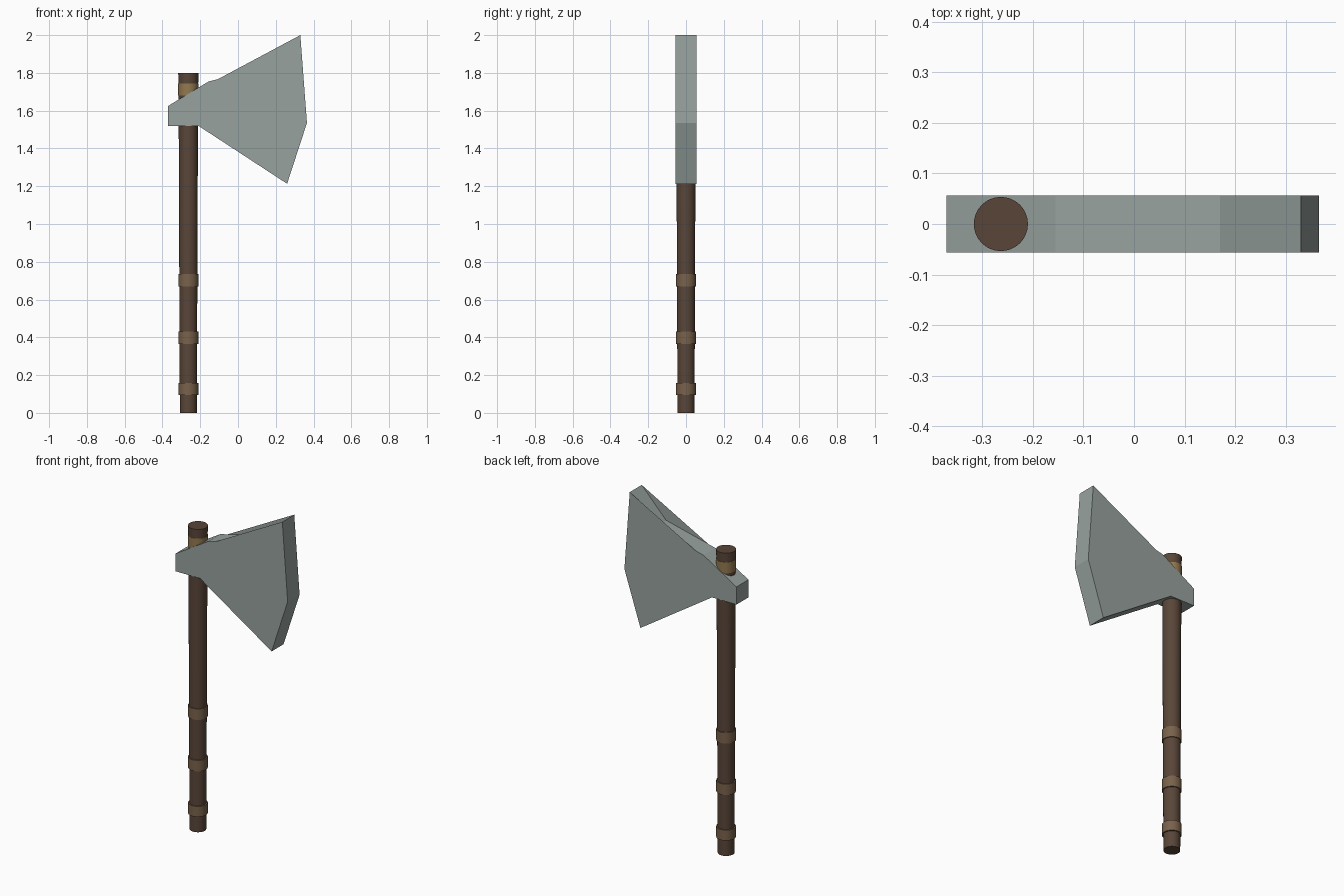
import bpy, bmesh, math

if "Cube" in bpy.data.objects:
    bpy.data.objects.remove(bpy.data.objects["Cube"])

HX = -0.263   # handle axis
T = 0.056     # half thickness of the axe head


def material(name, rgb):
    m = bpy.data.materials.new(name)
    m.diffuse_color = (*rgb, 1)
    m.use_nodes = True
    m.node_tree.nodes["Principled BSDF"].inputs["Base Color"].default_value = m.diffuse_color
    return m


def make_object(name, bm, mat, smooth=False):
    me = bpy.data.meshes.new(name)
    bm.to_mesh(me)
    bm.free()
    me.materials.append(mat)
    ob = bpy.data.objects.new(name, me)
    bpy.context.collection.objects.link(ob)
    if smooth:
        bpy.ops.object.select_all(action='DESELECT')
        ob.select_set(True)
        bpy.context.view_layer.objects.active = ob
        bpy.ops.object.shade_smooth_by_angle(angle=math.radians(30))
    return ob


def turned(name, profile, mat, sides=32):
    """Capped round part from (radius, z) points around the handle axis."""
    bm = bmesh.new()
    rings = []
    for r, z in profile:
        rings.append([bm.verts.new((HX + r * math.cos(2 * math.pi * i / sides),
                                    r * math.sin(2 * math.pi * i / sides), z))
                      for i in range(sides)])
    for a, b in zip(rings, rings[1:]):
        for i in range(sides):
            j = (i + 1) % sides
            bm.faces.new((a[i], a[j], b[j], b[i]))
    bm.faces.new(rings[0][::-1])
    bm.faces.new(rings[-1])
    return make_object(name, bm, mat, True)


wood = material("dark_wood", (0.10, 0.06, 0.04))
leather = material("leather", (0.19, 0.12, 0.07))
brass = material("brass", (0.29, 0.19, 0.08))
steel = material("steel", (0.31, 0.36, 0.34))

# Tapered handle
turned("handle", [(0.045, 0), (0.0515, 1.66), (0.0525, 1.745), (0.0535, 1.80)], wood)

# Grip bands and collar above the head
for n, (z0, z1) in enumerate([(0.095, 0.157), (0.365, 0.43), (0.67, 0.735)], 1):
    turned(f"grip_band_{n}", [(0.053, z0), (0.053, z1)], leather)
turned("collar", [(0.0535, 1.68), (0.0535, 1.745)], brass)

# Axe head: the side plates run straight over a V-shaped dip in the top edge
CREASE = (0.17, 1.833)
outline = [(-0.37, 1.52), (-0.21, 1.52), (0.26, 1.213), (0.365, 1.535), (0.33, 2.0),
           CREASE, (-0.108, 1.766), (-0.155, 1.755), (-0.37, 1.625)]
bm = bmesh.new()
front, back = [[bm.verts.new((x, y, z)) for x, z in outline] for y in (-T, T)]
for i in range(len(outline)):
    j = (i + 1) % len(outline)
    bm.faces.new((front[j], front[i], back[i], back[j]))
k = outline.index(CREASE)
bm.faces.new([v for i, v in enumerate(front) if i != k])
bm.faces.new([v for i, v in enumerate(back) if i != k][::-1])
make_object("axe_head", bm, steel)
